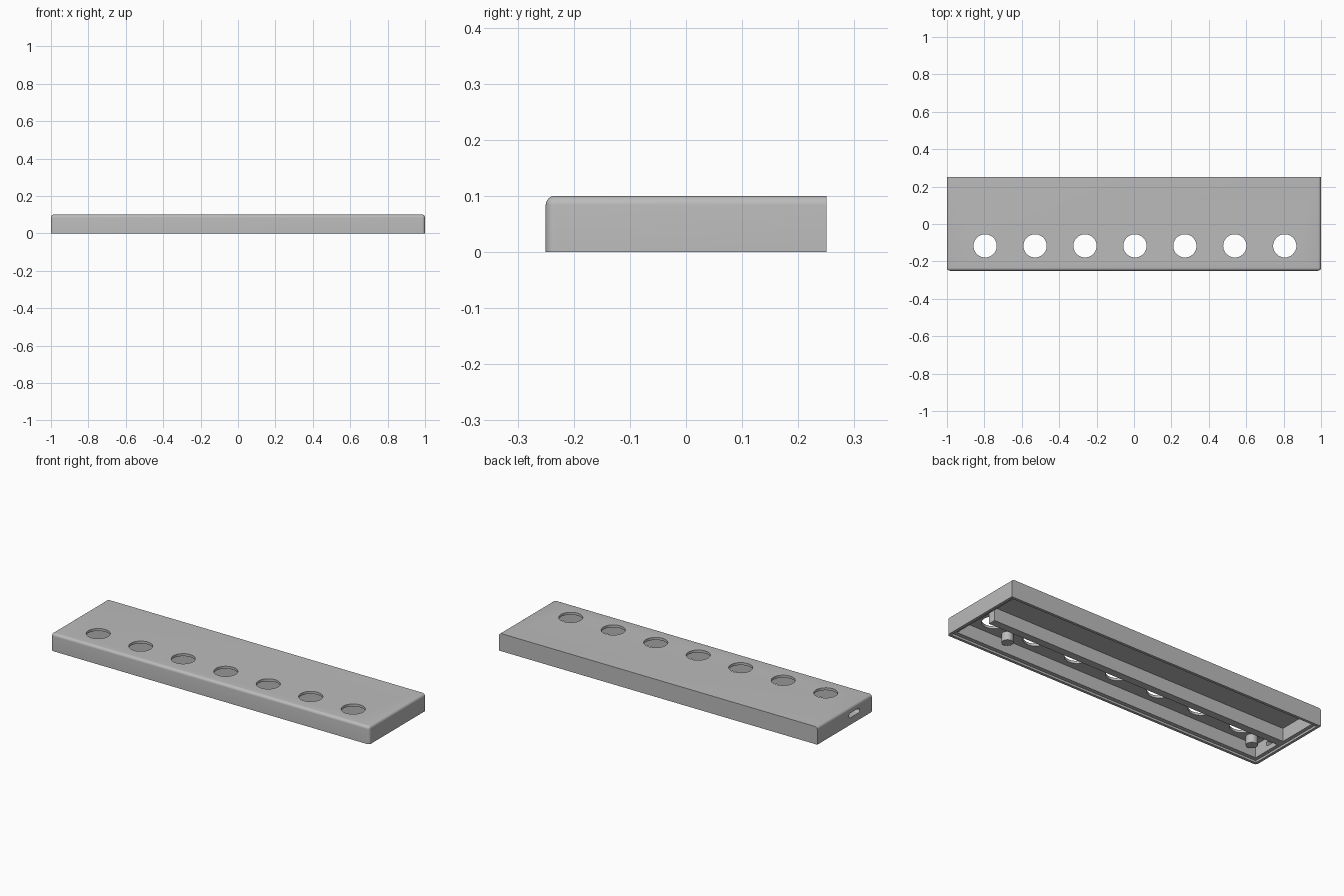
import bpy, bmesh, math
from mathutils import Matrix, Vector

cube = bpy.data.objects.get("Cube")
if cube:
    bpy.data.objects.remove(cube, do_unlink=True)

grey = bpy.data.materials.new("plain grey")
grey.use_nodes = True
COLOUR = (0.5, 0.5, 0.5, 1)
grey.diffuse_color = COLOUR
grey.node_tree.nodes["Principled BSDF"].inputs["Base Color"].default_value = COLOUR


def finish(name, bm):
    mesh = bpy.data.meshes.new(name)
    bm.to_mesh(mesh)
    bm.free()
    obj = bpy.data.objects.new(name, mesh)
    bpy.context.collection.objects.link(obj)
    mesh.materials.append(grey)
    return obj


def box(name, low, high, radius=0, pick=None):
    """Box between two corners, with the picked edges rounded."""
    bm = bmesh.new()
    low, high = Vector(low), Vector(high)
    bmesh.ops.create_cube(bm, size=1, matrix=Matrix.Translation((low + high) / 2)
                          @ Matrix.Diagonal((*(high - low), 1)))
    if radius:
        edges = [e for e in bm.edges if pick(*[v.co for v in e.verts])]
        bmesh.ops.bevel(bm, geom=edges, offset=radius, segments=6,
                        profile=0.5, affect='EDGES')
    return finish(name, bm)


def cylinder(name, x, y, low, high, radius):
    bm = bmesh.new()
    bmesh.ops.create_cone(bm, cap_ends=True, segments=48, radius1=radius,
                          radius2=radius, depth=high - low,
                          matrix=Matrix.Translation((x, y, (low + high) / 2)))
    return finish(name, bm)


def select(obj):
    bpy.ops.object.select_all(action='DESELECT')
    obj.select_set(True)
    bpy.context.view_layer.objects.active = obj


def cut(target, cutter):
    mod = target.modifiers.new("cut", 'BOOLEAN')
    mod.operation, mod.solver, mod.object = 'DIFFERENCE', 'EXACT', cutter
    select(target)
    bpy.ops.object.modifier_apply(modifier=mod.name)
    bpy.data.objects.remove(cutter, do_unlink=True)


# Shell: round the front and side top edges and the upright front corners
def shell_edges(a, b):
    top = a.z > 0.09 and b.z > 0.09
    front = a.y < 0 and b.y < 0
    side = abs(a.x - b.x) < 0.01
    return (top and (front or side)) or (front and side)


shell = box("shell", (-1, -0.25, 0), (1, 0.25, 0.1), 0.016, shell_edges)

# Open underside: shallow cover recess, then the main cavity
cut(shell, box("recess_cutter", (-0.985, -0.235, -0.05), (0.985, 0.235, 0.012)))
cut(shell, box("cavity_cutter", (-0.965, -0.213, -0.05), (0.965, 0.22, 0.086)))

# Row of round holes through the top
for i in range(-3, 4):
    cut(shell, cylinder("hole_cutter", 0.005 + 0.267 * i, -0.117, 0.03, 0.2, 0.062))

# Cable slot through the right end wall
cut(shell, box("slot_cutter", (-1.1, -0.13, 0.04), (-0.9, -0.035, 0.066), 0.011,
               lambda a, b: abs(a.x - b.x) > 0.1))

# Inner dividing rib and locating pegs
box("divider_rib", (-0.967, -0.045, 0.012), (0.9, -0.002, 0.088))
pegs = [cylinder("peg", x, -0.165, 0.038, 0.088, 0.03) for x in (-0.9, 0.68)]

for obj in [shell] + pegs:
    select(obj)
    bpy.ops.object.shade_smooth_by_angle(angle=math.radians(35))
